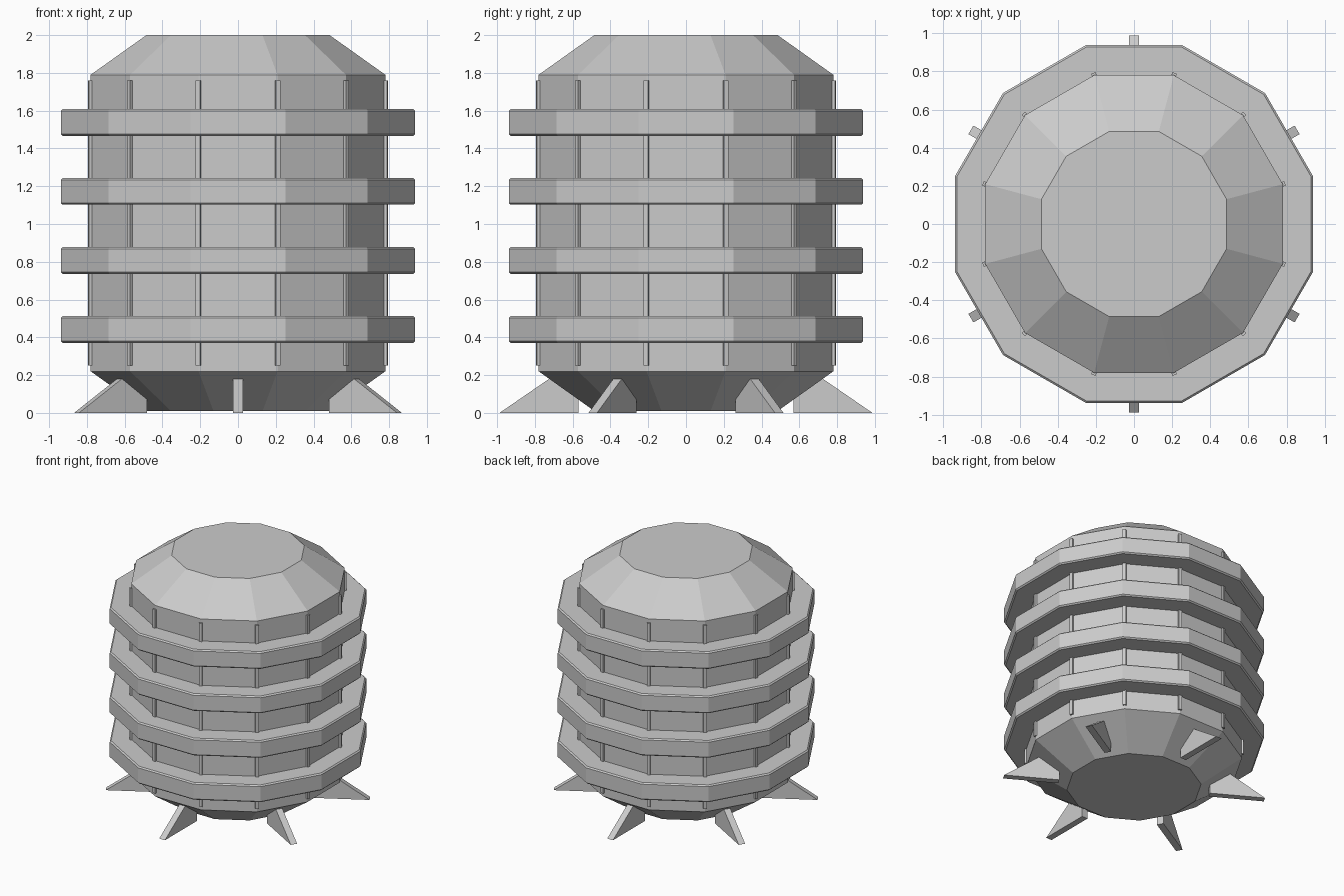
import bpy, bmesh, math
from mathutils import Matrix, Vector

if "Cube" in bpy.data.objects:
    bpy.data.objects.remove(bpy.data.objects["Cube"])

grey = bpy.data.materials.new("plain grey")
grey.diffuse_color = (0.6, 0.6, 0.6, 1)
grey.use_nodes = True
grey.node_tree.nodes["Principled BSDF"].inputs["Base Color"].default_value = grey.diffuse_color

SIDES = 12
C15 = math.cos(math.pi / SIDES)


def finish(name, bm):
    bmesh.ops.recalc_face_normals(bm, faces=bm.faces)
    mesh = bpy.data.meshes.new(name)
    bm.to_mesh(mesh)
    bm.free()
    mesh.materials.append(grey)
    ob = bpy.data.objects.new(name, mesh)
    bpy.context.collection.objects.link(ob)
    return ob


def lathe(name, profile):
    """Capped twelve-sided solid from (flat-to-centre distance, z) pairs."""
    bm = bmesh.new()
    loops = []
    for apothem, z in profile:
        r = apothem / C15
        angles = [math.radians(15 + 30 * k) for k in range(SIDES)]
        loops.append([bm.verts.new((r * math.cos(a), r * math.sin(a), z)) for a in angles])
    for low, high in zip(loops, loops[1:]):
        for i in range(SIDES):
            j = (i + 1) % SIDES
            bm.faces.new((low[i], low[j], high[j], high[i]))
    bm.faces.new(loops[0][::-1])
    bm.faces.new(loops[-1])
    return finish(name, bm)


# Tank body with sloped ends
lathe("tank_body", [(0.485, 0.01), (0.78, 0.22), (0.78, 1.79), (0.485, 2.0)])

# Four thick hoops with small chamfers
B = 0.01
for n, z in enumerate((0.442, 0.807, 1.173, 1.538)):
    lathe(f"hoop_{n + 1}", [(0.938 - B, z - 0.071), (0.938, z - 0.071 + B),
                            (0.938, z + 0.071 - B), (0.938 - B, z + 0.071)])

# Thin vertical strips on the body corners
for k in range(SIDES):
    a = math.radians(15 + 30 * k)
    bm = bmesh.new()
    place = (Matrix.Rotation(a, 4, 'Z') @ Matrix.Translation((0.78 / C15, 0, 1.005))
             @ Matrix.Diagonal((0.025, 0.025, 1.51, 1)))
    bmesh.ops.create_cube(bm, size=1, matrix=place)
    finish(f"corner_strip_{k + 1}", bm)

# Six wedge feet, pushed into the lower slope
for k in range(6):
    rot = Matrix.Rotation(math.radians(30 + 60 * k), 4, 'Z')
    bm = bmesh.new()
    outline = [(0.57, 0), (0.987, 0), (0.725, 0.18), (0.57, 0.18)]
    face = bm.faces.new([bm.verts.new(rot @ Vector((r, -0.026, z))) for r, z in outline])
    out = bmesh.ops.extrude_face_region(bm, geom=[face])
    moved = [v for v in out["geom"] if isinstance(v, bmesh.types.BMVert)]
    bmesh.ops.translate(bm, verts=moved, vec=rot @ Vector((0, 0.052, 0)))
    finish(f"foot_{k + 1}", bm)
